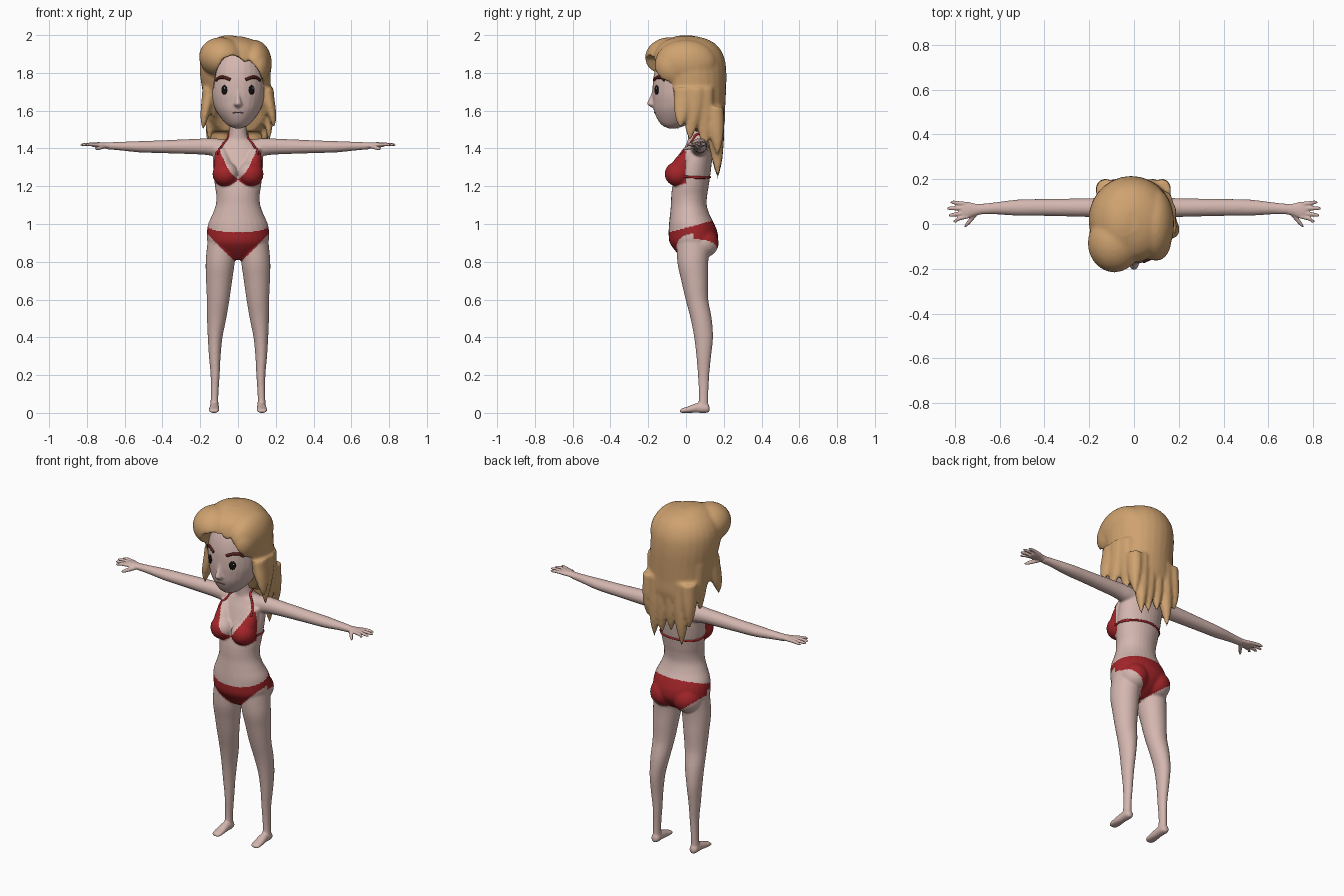
import bpy, bmesh, math
from mathutils import Vector, Matrix
from mathutils.bvhtree import BVHTree

if "Cube" in bpy.data.objects:
    bpy.data.objects.remove(bpy.data.objects["Cube"])


def material(name, rgb):
    m = bpy.data.materials.new(name)
    m.use_nodes = True
    m.diffuse_color = (*rgb, 1)
    m.node_tree.nodes["Principled BSDF"].inputs["Base Color"].default_value = (*rgb, 1)
    return m


SKIN = material("skin", (0.66, 0.47, 0.43))
HAIR = material("blonde hair", (0.62, 0.36, 0.16))
RED = material("red fabric", (0.36, 0.018, 0.022))
BROW = material("brown brow", (0.09, 0.014, 0.01))
BLACK = material("eye black", (0.006, 0.005, 0.005))
WHITE = material("eye glint", (0.8, 0.8, 0.8))
LIP = material("mouth line", (0.2, 0.11, 0.1))


def spline(rows, steps=5):
    """Smooth curve through rows of numbers."""
    out = []
    for i in range(len(rows) - 1):
        quad = [rows[max(i - 1, 0)], rows[i], rows[i + 1], rows[min(i + 2, len(rows) - 1)]]
        for k in range(steps):
            t = k / steps
            out.append([b + t / 2 * (c - a + t * (2 * a - 5 * b + 4 * c - d + t * (3 * (b - c) + d - a)))
                        for a, b, c, d in zip(*quad)])
    return out + [list(rows[-1])]


def loft(bm, rows, axis=2, side=1, n=28):
    """Closed tube; each row is position on axis, then centre and radius on the other two."""
    u, v = [a for a in range(3) if a != axis]
    rings = []
    for t, cu, ru, cv, rv in spline(rows):
        ring = []
        for k in range(n):
            co, a = [0, 0, 0], math.tau * k / n
            co[axis] = t
            co[u] = cu + max(ru, .001) * math.cos(a)
            co[v] = cv + max(rv, .001) * math.sin(a)
            co[0] *= side
            ring.append(bm.verts.new(co))
        rings.append(ring)
    for a, b in zip(rings, rings[1:]):
        for k in range(n):
            bm.faces.new((a[k], a[k - 1], b[k - 1], b[k]))
    bm.faces.new(rings[0])
    bm.faces.new(rings[-1])


def ball(bm, centre, radii, turn=Matrix()):
    m = Matrix.Translation(centre) @ turn @ Matrix.Diagonal((*radii, 1))
    bmesh.ops.create_uvsphere(bm, u_segments=28, v_segments=18, radius=1, matrix=m)


def make(name, bm, mat):
    bmesh.ops.recalc_face_normals(bm, faces=bm.faces)
    me = bpy.data.meshes.new(name)
    bm.to_mesh(me)
    bm.free()
    ob = bpy.data.objects.new(name, me)
    bpy.context.collection.objects.link(ob)
    me.materials.append(mat)
    me.polygons.foreach_set("use_smooth", [True] * len(me.polygons))
    return ob


def fuse(ob, voxel, smooth, cutter=None):
    """Merge overlapping volumes into one smooth skin."""
    def remesh():
        m = ob.modifiers.new("merge", "REMESH")
        m.mode, m.voxel_size, m.use_smooth_shade = "VOXEL", voxel, True
    remesh()
    if cutter:
        m = ob.modifiers.new("opening", "BOOLEAN")
        m.operation, m.object, m.solver = "DIFFERENCE", cutter, "EXACT"
        remesh()
    m = ob.modifiers.new("soften", "SMOOTH")
    m.factor, m.iterations = .5, smooth
    me = bpy.data.meshes.new_from_object(ob.evaluated_get(bpy.context.evaluated_depsgraph_get()))
    mat = ob.data.materials[0]
    ob.modifiers.clear()
    ob.data = me
    me.materials.clear()
    me.materials.append(mat)
    me.polygons.foreach_set("use_smooth", [True] * len(me.polygons))
    return BVHTree.FromPolygons([v.co for v in me.vertices], [p.vertices[:] for p in me.polygons])


def cord(name, tree, points, radius, mat):
    """Thin round strip laid on a surface."""
    cu = bpy.data.curves.new(name, "CURVE")
    cu.dimensions, cu.bevel_depth, cu.bevel_resolution, cu.use_fill_caps = "3D", radius, 2, True
    path = [tree.find_nearest(Vector(p))[0] for p in spline(points)]
    sp = cu.splines.new("POLY")
    sp.points.add(len(path) - 1)
    for p, co in zip(sp.points, path):
        p.co = (*co, 1)
    cu.materials.append(mat)
    ob = bpy.data.objects.new(name, cu)
    bpy.context.collection.objects.link(ob)


# Body: torso, neck, bust, legs, feet and arms
bm = bmesh.new()
loft(bm, [(.81, 0, .04, .03, .04), (.85, 0, .12, .04, .09), (.9, 0, .16, .04, .126), (.95, 0, .165, .038, .13),
          (1, 0, .158, .03, .12), (1.05, 0, .136, .02, .105), (1.1, 0, .118, .015, .095), (1.15, 0, .115, .017, .095),
          (1.2, 0, .122, .024, .096), (1.3, 0, .132, .042, .092), (1.38, 0, .128, .06, .08),
          (1.43, 0, .1, .066, .062), (1.465, 0, .052, .06, .05), (1.6, 0, .045, .045, .045)])
for s in (-1, 1):
    ball(bm, (s * .067, -.043, 1.265), (.068, .07, .066))
    loft(bm, [(1.25, .07, .06, -.03, .06), (1.32, .078, .05, -.015, .06), (1.4, .09, .03, .03, .04)], 2, s)
    ball(bm, (s * .075, .085, .9), (.08, .088, .08))
    loft(bm, [(.92, .085, .075, .04, .09), (.8, .094, .077, .036, .082), (.7, .1, .069, .046, .071),
              (.6, .105, .06, .058, .06), (.5, .113, .051, .08, .056), (.4, .121, .039, .093, .05),
              (.3, .123, .031, .094, .039), (.2, .121, .024, .093, .03), (.09, .124, .02, .093, .025),
              (.01, .125, .023, .09, .028)], 2, s)
    loft(bm, [(.125, .125, .01, .02, .015), (.11, .125, .024, .024, .024), (.06, .125, .025, .026, .026),
              (.01, .127, .029, .017, .017), (-.02, .127, .027, .012, .012), (-.033, .127, .016, .009, .007)], 1, s)
    loft(bm, [(.06, .07, .05, 1.4, .045), (.13, .072, .047, 1.407, .047), (.2, .073, .042, 1.41, .042),
              (.4, .074, .038, 1.409, .034), (.52, .073, .036, 1.409, .03), (.62, .07, .027, 1.412, .023),
              (.7, .065, .023, 1.414, .018)], 0, s)
body = make("body", bm, SKIN)
body_tree = fuse(body, .006, 6)
body.data.materials.append(RED)


def is_fabric(c):
    x = abs(c.x)
    if .7 < c.z < 1.1:
        low = .785 + 1.0 * x if c.y < .04 else .8 + .75 * x
        return low < c.z < .98 + .27 * c.y
    if c.y < 0 and x < .16 and 1.15 < c.z < 1.39:
        neckline = .095 * max((c.z - 1.24) / .145, 0) ** .6
        return c.z > 1.2 + .035 * ((x - .07) / .07) ** 2 and x > neckline
    return False


for p in body.data.polygons:
    p.material_index = int(is_fabric(p.center))

# Bikini cords
cord("back_band", body_tree, [(x, .042 - .11 * (x * x / .0174 - 1), 1.245)
                              for x in [k * .022 for k in range(-6, 7)]], .006, RED)
for s, word in ((-1, "right"), (1, "left")):
    cord(word + "_band", body_tree, [(s * .13, -.01, 1.25), (s * .14, .04, 1.247), (s * .125, .09, 1.245)], .006, RED)
    cord(word + "_strap", body_tree, [(s * .108, -.03, 1.37), (s * .098, -.005, 1.41), (s * .075, .02, 1.45),
                                      (s * .05, .06, 1.475), (s * .01, .11, 1.48)], .006, RED)

# Hands with spread fingers
bm = bmesh.new()
for s in (-1, 1):
    loft(bm, [(.67, .067, .022, 1.413, .018), (.71, .064, .027, 1.417, .015), (.74, .062, .036, 1.419, .014),
              (.765, .06, .036, 1.419, .012), (.775, .06, .03, 1.419, .008)], 0, s)
    for y0, y1, tip in ((.089, .097, .82), (.07, .07, .835), (.05, .04, .828), (.034, .013, .808)):
        loft(bm, [(.74, y0, .009, 1.42, .009), (.785, (y0 + y1) / 2, .0095, 1.422, .009),
                  (tip - .012, y1, .008, 1.42, .007), (tip, y1, .003, 1.419, .003)], 0, s, 12)
    loft(bm, [(.05, .705, .014, 1.412, .012), (.02, .728, .012, 1.405, .011), (0, .744, .01, 1.4, .009),
              (-.014, .754, .004, 1.397, .004)], 1, s, 12)
fuse(make("hands", bm, SKIN), .0035, 2)

# Head with nose
bm = bmesh.new()
loft(bm, [(1.506, 0, .015, -.07, .02), (1.52, 0, .05, -.065, .058), (1.55, 0, .082, -.045, .104),
          (1.6, 0, .117, -.032, .138), (1.65, 0, .137, -.022, .154), (1.7, 0, .147, -.014, .164),
          (1.78, 0, .149, -.006, .166), (1.85, 0, .138, 0, .152), (1.9, 0, .11, 0, .12), (1.94, 0, .05, 0, .06)])
loft(bm, [(1.615, 0, .006, -.172, .006), (1.632, 0, .021, -.178, .026), (1.65, 0, .017, -.176, .026),
          (1.68, 0, .011, -.168, .02), (1.73, 0, .008, -.16, .012)])
head_tree = fuse(make("head", bm, SKIN), .006, 4)

# Eyes, brows and mouth
for s, word in ((-1, "right"), (1, "left")):
    co, normal = head_tree.find_nearest(Vector((s * .076, -.16, 1.71)))[:2]
    turn = normal.to_track_quat("-Y", "Z").to_matrix().to_4x4()
    bm = bmesh.new()
    ball(bm, co, (.019, .006, .025), turn)
    make(word + "_eye", bm, BLACK)
    bm = bmesh.new()
    ball(bm, co + turn @ Vector((.006, -.0055, .009)), (.004, .002, .004), turn)
    make(word + "_eye_glint", bm, WHITE)
    cord(word + "_brow", head_tree, [(s * .045, -.18, 1.765), (s * .075, -.16, 1.777), (s * .098, -.13, 1.775),
                                     (s * .114, -.11, 1.76)], .0085, BROW)
cord("mouth", head_tree, [(-.03, -.17, 1.584), (0, -.18, 1.587), (.03, -.17, 1.584)], .003, LIP)

# Opening cut out of the hair around the face: outline pushed back from the front
bm = bmesh.new()
outline = [(-.09, 1.4), (-.122, 1.5), (-.13, 1.6), (-.128, 1.72), (-.115, 1.81), (-.08, 1.875), (-.03, 1.895),
           (.01, 1.88), (.035, 1.855), (.06, 1.87), (.105, 1.82), (.14, 1.74), (.15, 1.6), (.135, 1.5), (.09, 1.4)]
front = [bm.verts.new((x, -.5, z)) for x, z in outline]
back = [bm.verts.new((x, min(-.1 + max(1.8 - z, 0) * .28 + max(1.54 - z, 0), .08), z)) for x, z in outline]
bm.faces.new(front)
bm.faces.new(back)
for k in range(len(outline)):
    bm.faces.new((front[k], front[k - 1], back[k - 1], back[k]))
bmesh.ops.triangulate(bm, faces=bm.faces)
cutter = make("face_opening", bm, HAIR)
cutter.hide_render = True

# Hair: crown, swept lobes and hanging locks
bm = bmesh.new()
loft(bm, [(1.49, 0, .145, .115, .08), (1.55, -.002, .168, .085, .122), (1.62, -.004, .174, .06, .148),
          (1.7, -.008, .18, .04, .172), (1.8, -.014, .188, .022, .192), (1.88, -.016, .182, .015, .188),
          (1.94, -.018, .15, .01, .16), (1.975, -.02, .1, .01, .11), (1.993, -.02, .04, .01, .05)])
ball(bm, (-.085, -.085, 1.88), (.122, .132, .108), Matrix.Rotation(.2, 4, "Y"))
ball(bm, (-.05, .0, 1.88), (.13, .17, .12))
ball(bm, (.085, .0, 1.85), (.094, .165, .125))
ball(bm, (.1, -.065, 1.83), (.068, .1, .1))


def lock(x0, y0, z0, x1, y1, z1, w, d):
    rows = []
    for k in range(6):
        t = k / 5
        e = t * t * (3 - 2 * t)
        taper = 1 - t ** 2.5
        rows.append((z0 + (z1 - z0) * t, x0 + (x1 - x0) * e, w * taper, y0 + (y1 - y0) * e, d * taper))
    loft(bm, rows, n=16)


for x0, x1, z1, w in ((-.125, -.14, 1.35, .045), (-.075, -.09, 1.23, .05), (-.02, -.02, 1.3, .045),
                      (.03, .04, 1.27, .045), (.08, .09, 1.24, .045), (.125, .135, 1.36, .04)):
    lock(x0, .15, 1.62, x1, .168, z1, w, .05)
for s, rows in ((-1, ((.155, -.02, .185, -.045, 1.49), (.15, .02, .075, -.02, 1.445), (.15, .08, .15, .08, 1.42))),
                (1, ((.155, -.01, .19, -.03, 1.5), (.15, .0, .08, -.04, 1.425), (.155, .05, .165, .02, 1.43),
                     (.14, .09, .14, .1, 1.38)))):
    for x0, y0, x1, y1, z1 in rows:
        lock(s * x0, y0, 1.72, s * x1, y1, z1, .034, .055)
fuse(make("hair", bm, HAIR), .008, 4, cutter)
bpy.data.objects.remove(cutter)
